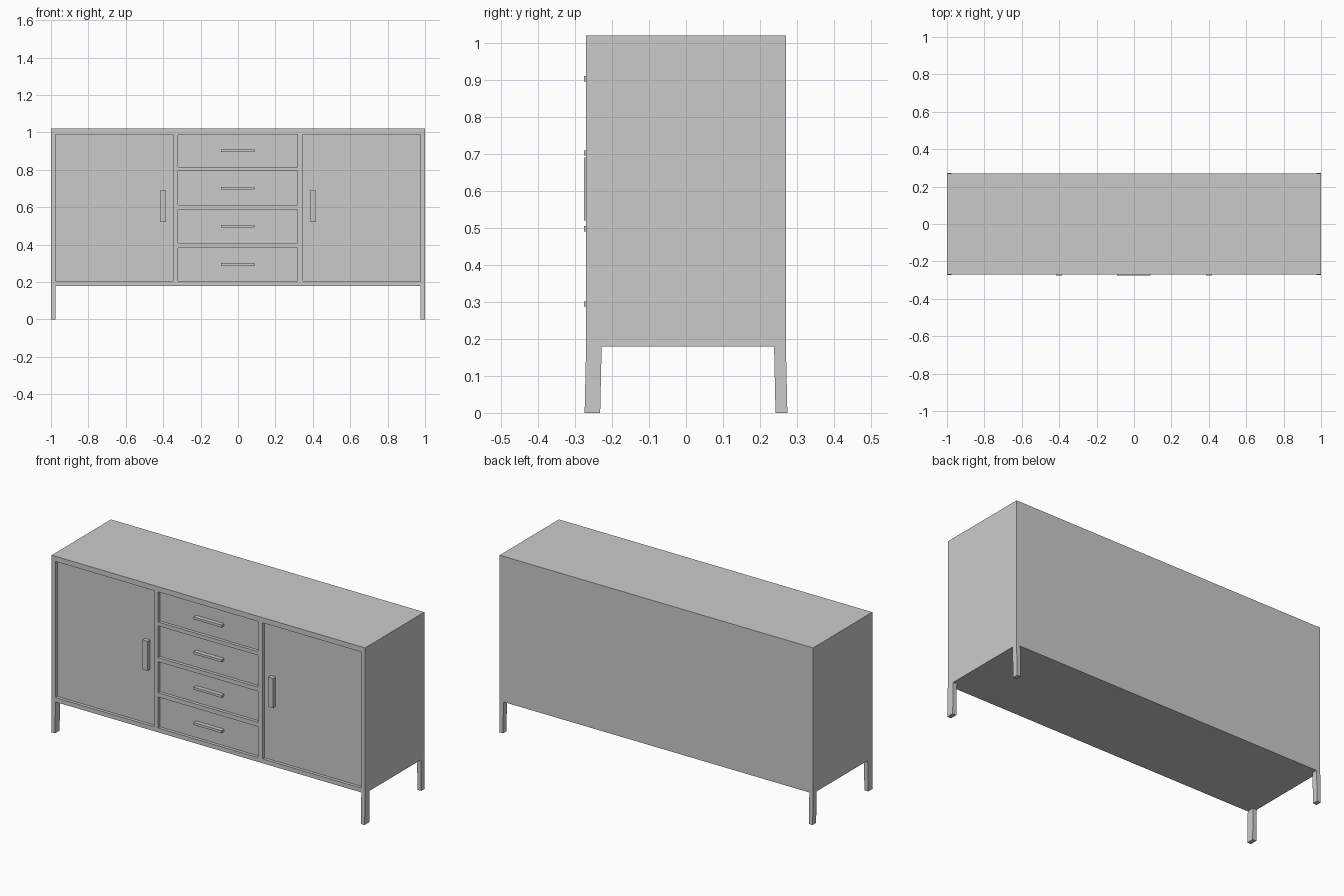
import bpy, bmesh

if "Cube" in bpy.data.objects:
    bpy.data.objects.remove(bpy.data.objects["Cube"])

FRONT, BACK = -0.27, 0.27
BOTTOM, TOP = 0.18, 1.02
PANEL_Y = FRONT + 0.018
HANDLE_Y = -0.276


def box(name, x0, x1, y0, y1, z0, z1, foot_shift=0.0):
    """Box between limits; foot_shift slides the lower face along y."""
    bm = bmesh.new()
    bmesh.ops.create_cube(bm, size=1)
    for v in bm.verts:
        low = v.co.z < 0
        v.co = (x1 if v.co.x > 0 else x0,
                (y1 if v.co.y > 0 else y0) + (foot_shift if low else 0),
                z0 if low else z1)
    mesh = bpy.data.meshes.new(name)
    bm.to_mesh(mesh)
    bm.free()
    obj = bpy.data.objects.new(name, mesh)
    bpy.context.collection.objects.link(obj)
    return obj


# Cabinet body
body = box("cabinet_body", -1, 1, FRONT, BACK, BOTTOM, TOP)


def fitted_panel(name, x0, x1, z0, z1):
    """Cut an opening in the body and set a recessed panel in it."""
    cutter = box(name + "_opening", x0, x1, FRONT - 0.05, FRONT + 0.04, z0, z1)
    cutter.hide_render = True
    cutter.hide_viewport = True
    cutter.display_type = 'WIRE'
    mod = body.modifiers.new(name + "_opening", 'BOOLEAN')
    mod.operation = 'DIFFERENCE'
    mod.solver = 'EXACT'
    mod.object = cutter
    box(name, x0, x1, PANEL_Y, FRONT + 0.04, z0, z1)


# Doors with upright handles
for side, s in (("left", -1), ("right", 1)):
    x0, x1 = sorted((s * 0.347, s * 0.975))
    fitted_panel(side + "_door", x0, x1, 0.205, 0.99)
    x0, x1 = sorted((s * 0.385, s * 0.417))
    box(side + "_door_handle", x0, x1, HANDLE_Y, PANEL_Y, 0.52, 0.69)

# Four drawers with flat handles
drawers = [(0.205, 0.383), (0.408, 0.587), (0.611, 0.794), (0.816, 0.99)]
for i, (z0, z1) in enumerate(drawers, 1):
    fitted_panel(f"drawer_{i}", -0.32, 0.318, z0, z1)
    mid = (z0 + z1) / 2
    box(f"drawer_{i}_handle", -0.09, 0.088, HANDLE_Y, PANEL_Y, mid - 0.007, mid + 0.007)

# Slightly splayed legs
for side, s in (("left", -1), ("right", 1)):
    x0, x1 = sorted((s * 0.976, s * 1.0))
    box(f"front_{side}_leg", x0, x1, FRONT, -0.228, 0, BOTTOM, -0.004)
    box(f"back_{side}_leg", x0, x1, 0.238, BACK, 0, BOTTOM, 0.004)
